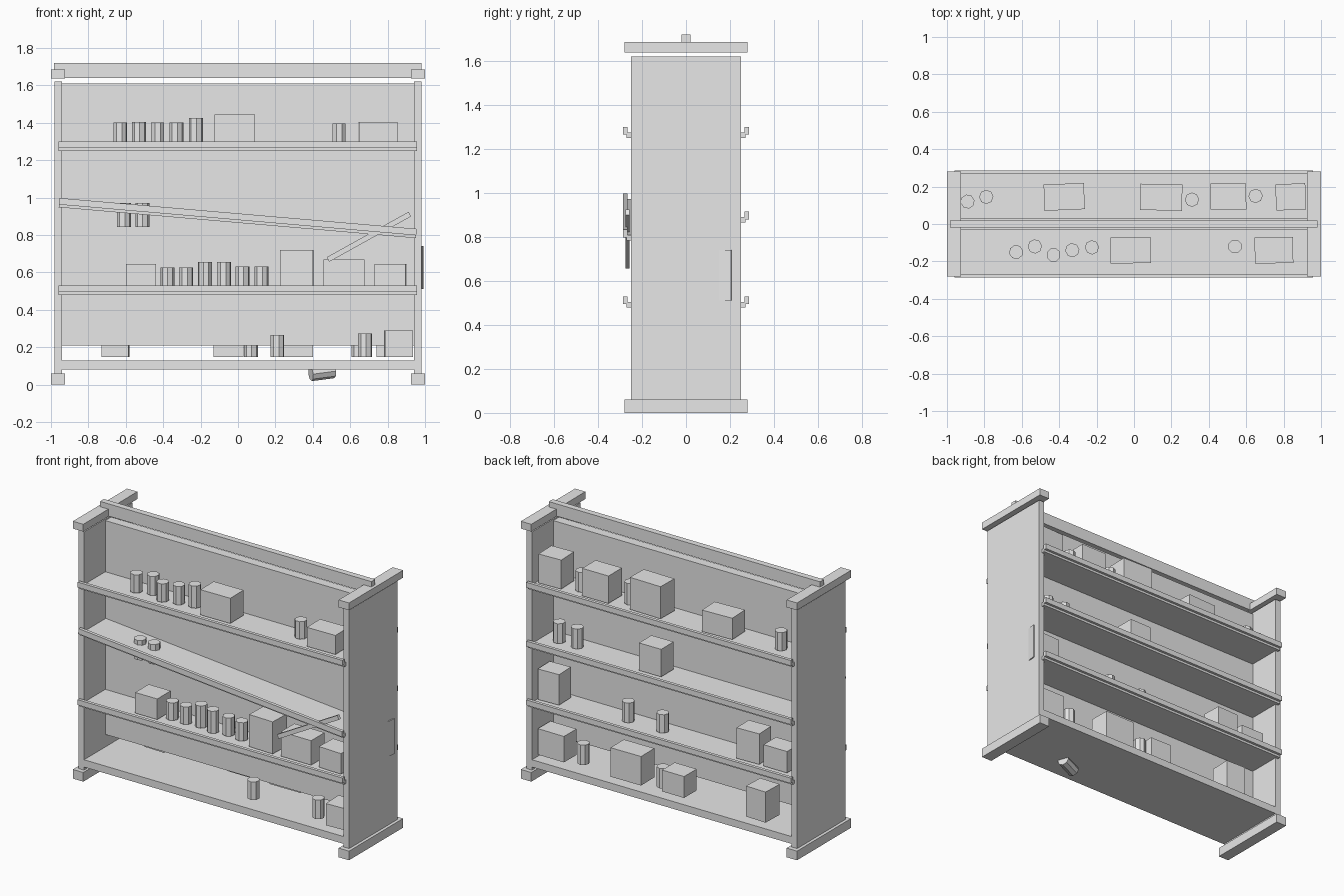
import bpy, bmesh, math, random
from mathutils import Matrix, Vector

random.seed(4)
grey = bpy.data.materials.new("shelf grey")
grey.diffuse_color = (0.8, 0.8, 0.8, 1)


def finish(name, bm, matrix=Matrix()):
    bmesh.ops.recalc_face_normals(bm, faces=bm.faces)
    me = bpy.data.meshes.new(name)
    bm.to_mesh(me)
    bm.free()
    me.materials.append(grey)
    ob = bpy.data.objects.new(name, me)
    ob.matrix_world = matrix
    bpy.context.collection.objects.link(ob)
    return ob


def box(name, x0, x1, y0, y1, z0, z1, matrix=Matrix()):
    bm = bmesh.new()
    bmesh.ops.create_cube(bm, size=1)
    for v in bm.verts:
        v.co = Vector(((x0, x1)[v.co.x > 0], (y0, y1)[v.co.y > 0], (z0, z1)[v.co.z > 0]))
    return finish(name, bm, matrix)


def tin(name, height, matrix, r=0.038):
    bm = bmesh.new()
    bmesh.ops.create_cone(bm, cap_ends=True, segments=8, radius1=r, radius2=r, depth=height)
    return finish(name, bm, matrix)


def lip(name, side, matrix):
    # stepped front rail swept along the shelf edge
    profile = [(0.24, -0.025), (0.27, -0.025), (0.27, -0.01), (0.287, -0.01),
               (0.287, 0.025), (0.266, 0.025), (0.266, 0.0), (0.24, 0.0)]
    bm = bmesh.new()
    f = bm.faces.new([bm.verts.new((-0.96, side * y, z)) for y, z in profile])
    ext = bmesh.ops.extrude_face_region(bm, geom=[f])
    for v in ext["geom"]:
        if isinstance(v, bmesh.types.BMVert):
            v.co.x = 0.957
    finish(name, bm, matrix)


# Frame
for s, n in ((-1, "left"), (1, "right")):
    box(n + "_side_panel", *sorted((s * 0.94, s * 0.98)), -0.25, 0.25, 0.06, 1.62)
    for part, z0, z1 in (("foot", 0, 0.06), ("cap", 1.637, 1.685)):
        box(n + "_" + part, *sorted((s * 0.925, s)), -0.28, 0.28, z0, z1)
box("top_bar", -0.985, 0.98, -0.02, 0.02, 1.64, 1.72)
box("divider", -0.94, 0.94, -0.03, 0.03, 0.21, 1.61)
box("bottom_board", -0.94, 0.94, -0.25, 0.25, 0.08, 0.128)

# Shelves on both sides; the middle front one hangs askew
for level, z in (("lower", 0.505), ("middle", 0.89), ("upper", 1.275)):
    for s, n in ((-1, "front"), (1, "back")):
        m = Matrix.Translation((0, 0, z))
        if level == "middle" and s < 0:
            m = m @ Matrix.Rotation(math.radians(4.93), 4, 'Y')
        box(f"{level}_{n}_shelf", -0.94, 0.94, *sorted((s * 0.02, s * 0.25)), -0.025, 0.0, m)
        lip(f"{level}_{n}_lip", s, m)

# Loose strip across the front and plate on the right side
m = Matrix.Translation((0.7, -0.266, 0.79)) @ Matrix.Rotation(math.radians(-29), 4, 'Y')
box("loose_strip", -0.25, 0.25, -0.01, 0.01, -0.014, 0.014, m)
m = Matrix.Translation((0.983, 0.178, 0.625)) @ Matrix.Rotation(math.radians(-8), 4, 'Z')
box("side_plate", -0.004, 0.004, -0.028, 0.028, -0.115, 0.115, m)

# Tins: x, y, base z, height
tins = [
    (-.63, -.15, 1.28, .12), (-.53, -.12, 1.28, .125), (-.43, -.165, 1.28, .12),
    (-.33, -.14, 1.28, .12), (-.225, -.125, 1.28, .145), (.54, -.12, 1.28, .115),
    (-.61, -.14, .842, .13), (-.51, -.14, .842, .13),
    (-.377, -.14, .51, .115), (-.278, -.14, .51, .115), (-.176, -.13, .51, .145),
    (-.075, -.15, .51, .145), (.024, -.13, .51, .12), (.126, -.14, .51, .12),
    (.21, -.14, .147, .118), (.68, -.14, .147, .125),
    (.65, .15, 1.28, .13), (.31, .13, 1.28, .14), (-.79, .145, 1.28, .12), (-.89, .12, 1.28, .12),
    (.82, .14, .895, .13), (.69, .14, .895, .13),
    (.32, .14, .51, .13), (.07, .14, .51, .12),
    (.645, .14, .147, .13), (.07, .14, .147, .13),
]
for x, y, z, h in tins:
    tin("tin", h, Matrix.Translation((x, y, z + h / 2)) @ Matrix.Rotation(random.random(), 4, 'Z'))

# Fallen tin stuck under the bottom board
tin("fallen_tin", 0.13, Matrix.Translation((0.45, -0.1, 0.064))
    @ Matrix.Rotation(math.radians(20), 4, 'Z') @ Matrix.Rotation(math.radians(83), 4, 'Y'))

# Cartons: x, y, base z, width, depth, height
cartons = [
    (-.018, -.14, 1.28, .215, .14, .165), (.748, -.14, 1.28, .205, .14, .125),
    (-.518, -.14, .51, .16, .14, .135), (.315, -.14, .51, .175, .14, .21),
    (.567, -.14, .51, .22, .14, .16), (.815, -.14, .51, .165, .14, .135),
    (.858, -.14, .147, .15, .14, .142),
    (.838, .145, 1.28, .16, .14, .19), (.505, .147, 1.28, .19, .14, .18),
    (.145, .143, 1.28, .225, .14, .21), (-.373, .145, 1.28, .215, .14, .14),
    (.117, .14, .895, .16, .13, .18),
    (.855, .14, .51, .15, .13, .2), (-.59, .14, .51, .16, .13, .2), (-.79, .14, .51, .17, .13, .14),
    (.835, .14, .147, .19, .13, .17), (.29, .14, .147, .22, .14, .19),
    (-.05, .14, .147, .16, .13, .14), (-.655, .14, .147, .145, .14, .2),
]
for x, y, z, w, d, h in cartons:
    m = Matrix.Translation((x, y, z)) @ Matrix.Rotation(math.radians(random.uniform(-3, 3)), 4, 'Z')
    box("carton", -w / 2, w / 2, -d / 2, d / 2, 0, h, m)
